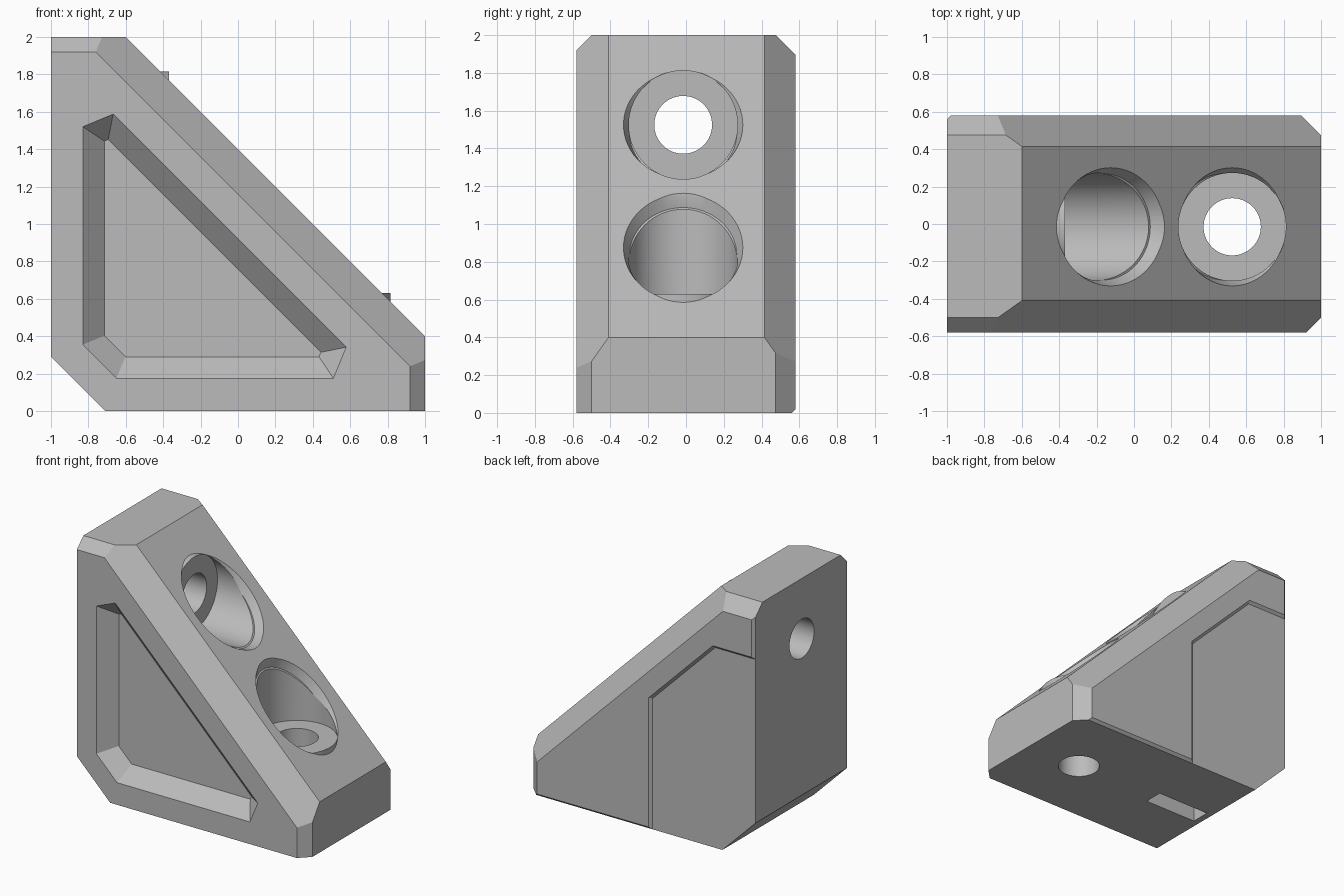
import bpy, bmesh, math
from mathutils import Vector, Matrix

if "Cube" in bpy.data.objects:
    bpy.data.objects.remove(bpy.data.objects["Cube"], do_unlink=True)

R2 = math.sqrt(2)
AXIS_Y = -0.015      # the bolt bores sit slightly off centre

grey = bpy.data.materials.new("plain grey")
grey.use_nodes = True
grey.diffuse_color = (0.5, 0.5, 0.5, 1)
grey.node_tree.nodes["Principled BSDF"].inputs["Base Color"].default_value = (0.5, 0.5, 0.5, 1)


def to_object(name, bm):
    bmesh.ops.recalc_face_normals(bm, faces=bm.faces)
    mesh = bpy.data.meshes.new(name)
    bm.to_mesh(mesh)
    bm.free()
    obj = bpy.data.objects.new(name, mesh)
    bpy.context.collection.objects.link(obj)
    mesh.materials.append(grey)
    return obj


def planed_block(name, low, high, planes):
    """Box trimmed by planes, keeping normal . p <= distance."""
    low, high = Vector(low), Vector(high)
    bm = bmesh.new()
    bmesh.ops.create_cube(bm, size=1)
    for v in bm.verts:
        v.co = (low + high) / 2 + v.co * (high - low)
    for normal, dist in planes:
        n = Vector(normal)
        cut = bmesh.ops.bisect_plane(
            bm, geom=bm.verts[:] + bm.edges[:] + bm.faces[:], dist=1e-5,
            plane_co=n * dist / n.length_squared, plane_no=n, clear_outer=True)
        edges = [e for e in cut["geom_cut"] if isinstance(e, bmesh.types.BMEdge)]
        bmesh.ops.edgeloop_fill(bm, edges=edges)
    return to_object(name, bm)


def round_bar(name, start, end, r1, r2=None, stretch=1.0):
    """Cylinder or cone between two points; stretch widens it across y."""
    start, end = Vector(start), Vector(end)
    axis = end - start
    bm = bmesh.new()
    bmesh.ops.create_cone(bm, cap_ends=True, segments=64, radius1=r1,
                          radius2=r2 or r1, depth=axis.length)
    bm.transform(Matrix.Diagonal((1, stretch, 1, 1)))
    turn = axis.to_track_quat("Z", "Y").to_matrix().to_4x4()
    if abs(axis.y) < 1e-6:
        turn = Matrix.Rotation(math.atan2(axis.x, axis.z), 4, "Y")
    bm.transform(Matrix.Translation((start + end) / 2) @ turn)
    return to_object(name, bm)


def combine(target, tool, operation="DIFFERENCE"):
    mod = target.modifiers.new(tool.name, "BOOLEAN")
    mod.operation, mod.solver, mod.object = operation, "EXACT", tool
    bpy.context.view_layer.update()
    bpy.context.view_layer.objects.active = target
    bpy.ops.object.modifier_apply(modifier=mod.name)
    bpy.data.objects.remove(tool, do_unlink=True)


# Wedge body with its chamfers
body = planed_block("corner_bracket", (-1, -0.58, 0), (1, 0.58, 2), [
    ((1, 0, 1), 1.4), ((-1, 0, -1), 0.71),
    ((0, -1, 1), 2.5), ((1, -R2, 1), 1.4 + 0.41 * R2), ((1, -1, 0), 1.5),
    ((0, 1, 1), 2.475), ((1, R2, 1), 1.4 + 0.415 * R2), ((1, 1, 0), 1.475),
    ((0, 1, -1), 0.56), ((-1, 1, 0), 1.56), ((-1, R2, -1), 0.71 + 0.56 * R2),
])

# Front pocket: every wall slopes inward at 45 degrees
c, s = math.cos(math.pi / 8), math.sin(math.pi / 8)
walls = [((-1, 0), 0.83), ((0, -1), -0.175), ((1 / R2, 1 / R2), 0.92 / R2),
         ((-1 / R2, -1 / R2), 0.475 / R2), ((-s, c), 1.722), ((c, -s), 0.404)]
combine(body, planed_block("front_pocket", (-2, -0.7, -1), (2, -0.465, 3),
                           [((a, 1, b), d - 0.58) for (a, b), d in walls]))

# Shallow recess on the back
combine(body, planed_block("back_recess", (-1.3, 0.56, -0.3), (1, 0.7, 2.2), [
    ((1, -1, 0), -0.66), ((0, -1, 1), 1.02), ((1, -R2, 1), 0.96 - 0.58 * R2)]))

# Two bolt bores, one per leg, mirrored about the diagonal
def along_leg(depth, height, upright):
    x, z = (depth, height) if upright else (height - 1, depth + 1)
    return (x, AXIS_Y, z)

for upright in (True, False):
    def bar(name, a, b, r):
        return round_bar(name, along_leg(a, 1.525, upright), along_leg(b, 1.525, upright), r)
    combine(body, bar("head_bore", -0.38, 0.9, 0.288))
    # flared rim where the bore breaks the slope
    mouth = Vector(along_leg(-0.125, 1.525, upright))
    n = Vector((1, 0, 1)).normalized()
    combine(body, round_bar("rim", mouth - n * 0.06, mouth + n * 0.06,
                            0.36, 0.44, stretch=0.79))
    # bolt seat, standing slightly proud of the slope
    combine(body, bar("bolt_seat", -0.5, -0.37, 0.29), "UNION")
    combine(body, bar("bolt_hole", -1.3, -0.2, 0.153))

# Back bolt hole and its nut slot, open at the bottom
combine(body, round_bar("back_hole", (-0.43, -0.3, 0.58), (-0.43, 0.8, 0.58), 0.15))
k = math.tan(math.pi / 6)
combine(body, planed_block("nut_slot", (-0.66, -0.09, -0.2), (-0.2, 0.06, 1),
                           [((k, 0, 1), 0.846 - 0.43 * k), ((-k, 0, 1), 0.846 + 0.43 * k)]))

# Smooth bores, crisp planes
for o in bpy.context.selected_objects:
    o.select_set(False)
body.select_set(True)
bpy.context.view_layer.objects.active = body
bpy.ops.object.shade_smooth_by_angle(angle=math.radians(20))
